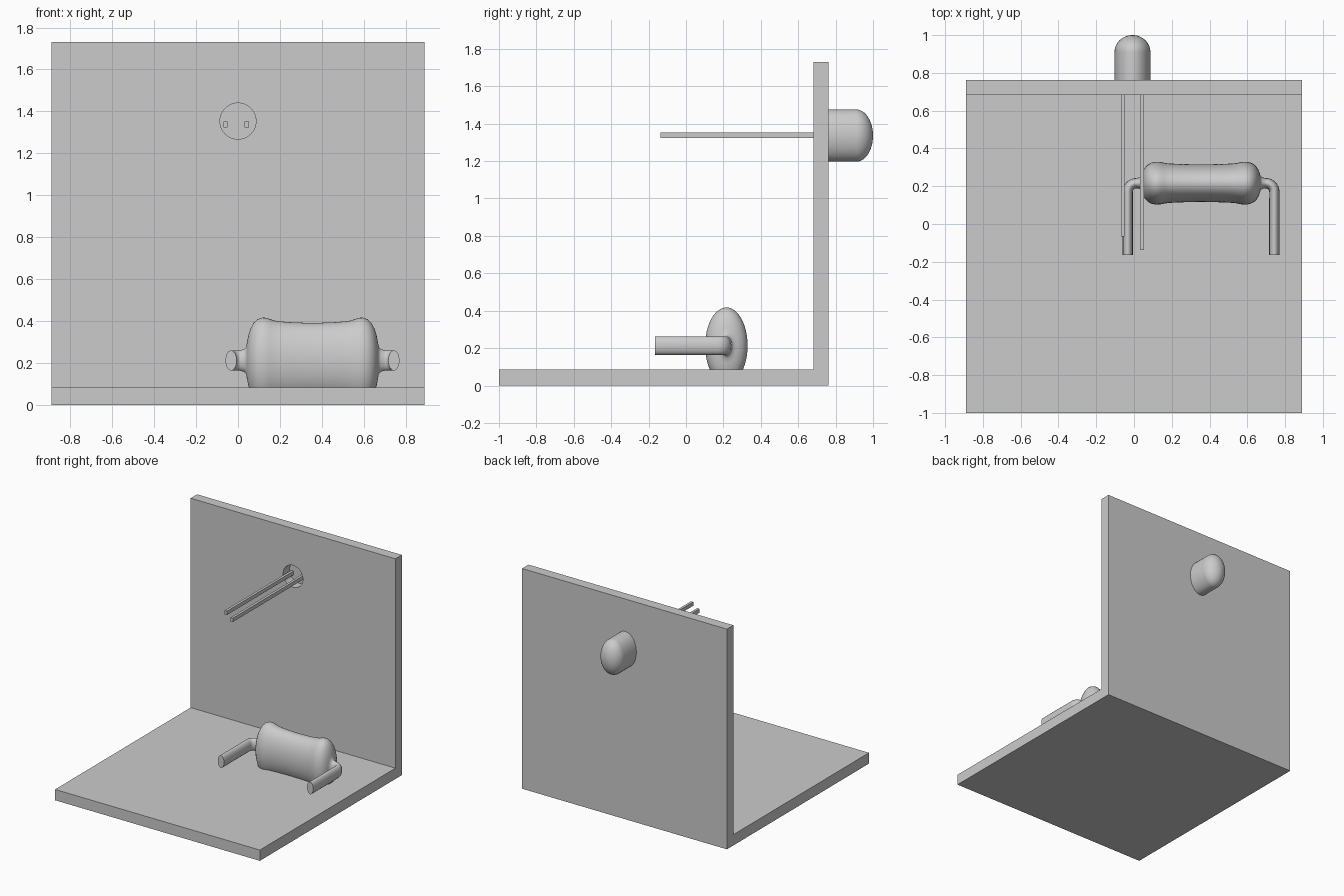
import bpy, bmesh, math
from mathutils import Vector, Matrix

if "Cube" in bpy.data.objects:
    bpy.data.objects.remove(bpy.data.objects["Cube"], do_unlink=True)

grey = bpy.data.materials.new("plain_grey")
grey.use_nodes = True
grey.diffuse_color = (0.6, 0.6, 0.6, 1)
grey.node_tree.nodes["Principled BSDF"].inputs["Base Color"].default_value = (0.6, 0.6, 0.6, 1)


def add_object(name, bm, smooth=False):
    bmesh.ops.recalc_face_normals(bm, faces=bm.faces)
    mesh = bpy.data.meshes.new(name)
    bm.to_mesh(mesh)
    bm.free()
    mesh.materials.append(grey)
    obj = bpy.data.objects.new(name, mesh)
    bpy.context.collection.objects.link(obj)
    if smooth:
        smooth_shade(obj)
    return obj


def smooth_shade(obj):
    bpy.ops.object.select_all(action="DESELECT")
    obj.select_set(True)
    bpy.context.view_layer.objects.active = obj
    bpy.ops.object.shade_smooth_by_angle(angle=math.radians(40))


def lathe(name, profile, axis, center, z_scale):
    """Spin (distance along axis, radius) pairs, then stretch in height."""
    bm = bmesh.new()
    axis = Vector(axis)
    verts = [bm.verts.new(axis * a + Vector((0, 0, r))) for a, r in profile]
    edges = [bm.edges.new(pair) for pair in zip(verts, verts[1:])]
    bmesh.ops.spin(bm, geom=verts + edges, cent=(0, 0, 0), axis=axis,
                   angle=math.tau, steps=48)
    bmesh.ops.remove_doubles(bm, verts=bm.verts, dist=0.0001)
    bmesh.ops.transform(bm, matrix=Matrix.Translation(center)
                        @ Matrix.Diagonal((1, 1, z_scale, 1)), verts=bm.verts)
    return add_object(name, bm, True)


def box(name, low, high):
    low, high = Vector(low), Vector(high)
    bm = bmesh.new()
    bmesh.ops.create_cube(bm, size=1, matrix=Matrix.Translation((low + high) / 2)
                          @ Matrix.Diagonal((*(high - low), 1)))
    return add_object(name, bm)


# L-shaped bracket: floor and rear wall in one extruded profile
half, back, wall, floor = 0.89, 0.763, 0.683, 0.085
bm = bmesh.new()
outline = [(-1, 0), (back, 0), (back, 1.73), (wall, 1.73), (wall, floor), (-1, floor)]
side = bm.faces.new([bm.verts.new((-half, y, z)) for y, z in outline])
new = bmesh.ops.extrude_face_region(bm, geom=[side])["geom"]
bmesh.ops.translate(bm, vec=(2 * half, 0, 0),
                    verts=[g for g in new if isinstance(g, bmesh.types.BMVert)])
bracket = add_object("bracket", bm)

# Round hole through the wall
bm = bmesh.new()
bmesh.ops.create_cone(bm, cap_ends=True, segments=48, radius1=0.086, radius2=0.086, depth=0.4,
                      matrix=Matrix.Translation((0, wall, 1.354)) @ Matrix.Rotation(math.pi / 2, 4, "X"))
cutter = add_object("hole_cutter", bm)
cutter.hide_render = True
cut = bracket.modifiers.new("hole", "BOOLEAN")
cut.operation, cut.object, cut.solver = "DIFFERENCE", cutter, "EXACT"
bpy.context.view_layer.objects.active = bracket
bpy.ops.object.modifier_apply(modifier=cut.name)
bpy.data.objects.remove(cutter, do_unlink=True)
smooth_shade(bracket)

# Domed lamp behind the wall
bulb_r = 0.095
dome = [(0.91 + 0.09 * math.sin(t), bulb_r * math.cos(t))
        for t in (math.pi / 2 * i / 12 for i in range(12))]
lathe("lamp_bulb", [(back, 0)] + [(back, bulb_r)] + dome + [(1.0, 0)],
      (0, 1, 0), (-0.008, 0, 1.336), 1.47)

# Lamp pins passing through the hole
for name, x, tip in (("lamp_pin_short", -0.06, -0.066), ("lamp_pin_long", 0.042, -0.137)):
    box(name, (x - 0.01, tip, 1.323), (x + 0.01, back + 0.02, 1.353))

# Resistor body: bulging ends and a slimmer waist, mirrored about its middle
mid = Vector((0.355, 0.216, 0.213))
stretch = 1.8
half_body = [(0.345, 0.027), (0.325, 0.03), (0.316, 0.036), (0.311, 0.052), (0.305, 0.068),
             (0.295, 0.085), (0.28, 0.1), (0.262, 0.109), (0.24, 0.1135), (0.22, 0.113),
             (0.2, 0.109), (0.18, 0.1055), (0.155, 0.1035), (0.1, 0.101), (0.0, 0.099)]
body = [(-a, r) for a, r in half_body] + [(a, r) for a, r in half_body[-2::-1]]
lathe("resistor_body", body, (1, 0, 0), mid, stretch)

# Resistor leads: swept out of each end and bent toward the front
bend, reach, tip = 0.045, 0.388, -0.381
for name, s in (("resistor_lead_right", -1), ("resistor_lead_left", 1)):
    path = [Vector((s * 0.25, 0, 0))]
    for i in range(9):
        t = math.pi / 2 * i / 8
        path.append(Vector((s * (reach - bend + bend * math.sin(t)), bend * math.cos(t) - bend, 0)))
    path.append(Vector((s * reach, tip, 0)))
    curve = bpy.data.curves.new(name, "CURVE")
    curve.dimensions = "3D"
    curve.bevel_depth, curve.bevel_resolution, curve.use_fill_caps = 0.027, 6, True
    spline = curve.splines.new("POLY")
    spline.points.add(len(path) - 1)
    for point, co in zip(spline.points, path):
        point.co = (*co, 1)
    lead = bpy.data.objects.new(name, curve)
    bpy.context.collection.objects.link(lead)
    curve.materials.append(grey)
    lead.location, lead.scale = mid, (1, 1, stretch)
    bpy.ops.object.select_all(action="DESELECT")
    lead.select_set(True)
    bpy.context.view_layer.objects.active = lead
    bpy.ops.object.convert(target="MESH")
    smooth_shade(bpy.context.view_layer.objects.active)
